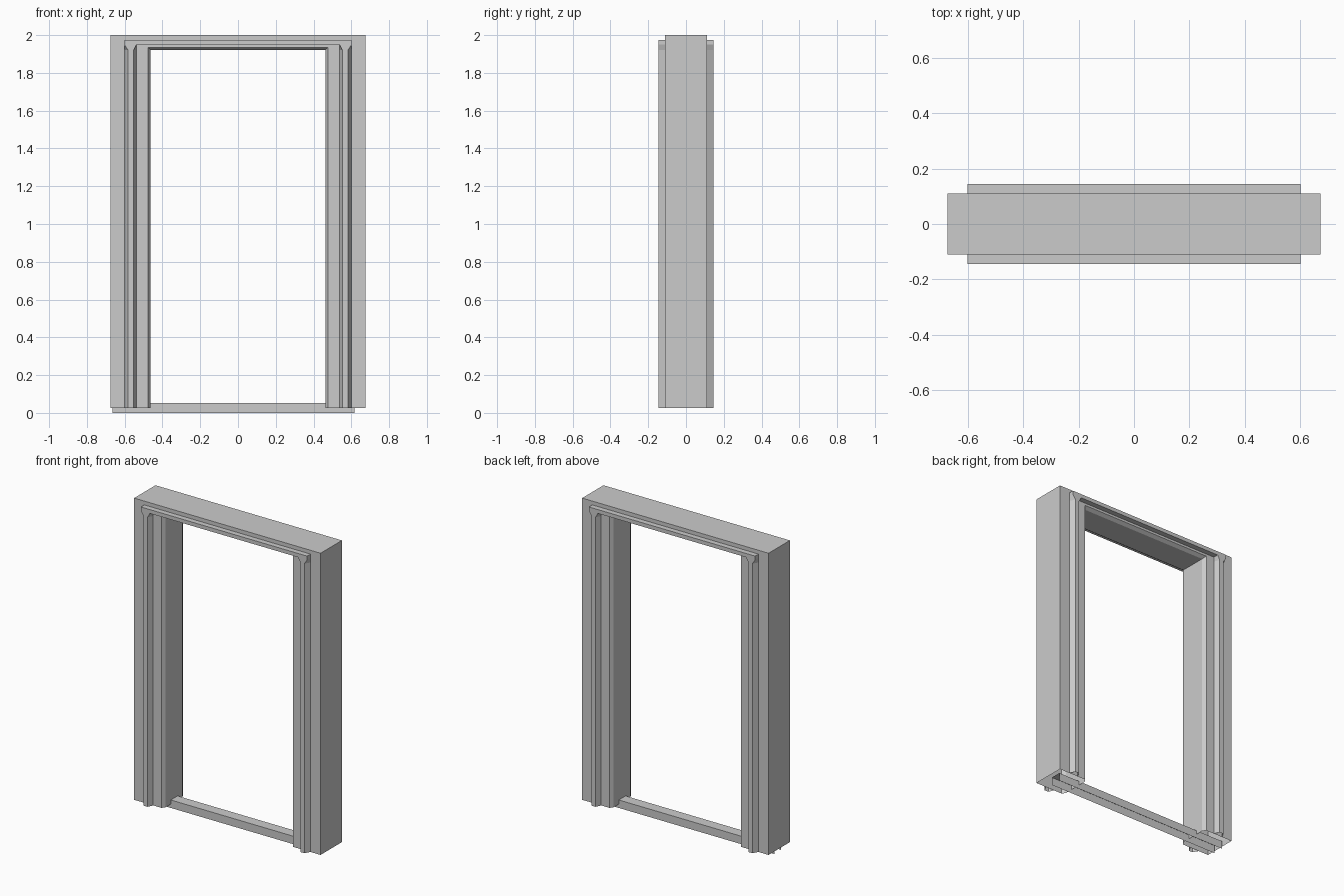
import bpy, bmesh

if "Cube" in bpy.data.objects:
    bpy.data.objects.remove(bpy.data.objects["Cube"])

Z0 = 0.025            # underside of the frame
D = 0.11              # half depth of the main frame
TRIM = 0.145          # half depth including trim


def make(name, strips):
    """Build an object from strips of quads between successive point lists."""
    bm = bmesh.new()
    for rows in strips:
        vs = [[bm.verts.new(p) for p in row] for row in rows]
        for a, b in zip(vs, vs[1:]):
            for i in range(len(a) - 1):
                bm.faces.new((a[i], a[i + 1], b[i + 1], b[i]))
    bmesh.ops.remove_doubles(bm, verts=bm.verts, dist=1e-5)
    bmesh.ops.recalc_face_normals(bm, faces=bm.faces)
    me = bpy.data.meshes.new(name)
    bm.to_mesh(me)
    bm.free()
    ob = bpy.data.objects.new(name, me)
    bpy.context.collection.objects.link(ob)
    return ob


def mirror(ob, x, y):
    m = ob.modifiers.new("mirror", 'MIRROR')
    m.use_axis = (x, y, False)
    m.merge_threshold = 0.0005
    return ob


# Main frame: one closed section swept up, across and down, open underneath
section = [  # half width, top height, y
    (0.675, 2.0, -D), (0.477, 1.935, -D), (0.462, 1.92, -0.088),
    (0.462, 1.92, 0.088), (0.477, 1.935, D), (0.675, 2.0, D), (0.675, 2.0, -D)]
make("door_frame", [[
    [(-w, y, Z0) for w, h, y in section],
    [(-w, y, h) for w, h, y in section],
    [(w, y, h) for w, h, y in section],
    [(w, y, Z0) for w, h, y in section]]])

# Upright trim bead, flaring at the top to meet the head trim
low = [(0.602, -D), (0.582, -TRIM), (0.553, -TRIM), (0.537, -D)]
high = [(0.602, -D), (0.602, -TRIM), (0.537, -TRIM), (0.537, -D)]
mirror(make("side_trim", [[
    [(x, y, Z0) for x, y in low],
    [(x, y, 1.92) for x, y in low],
    [(x, y, 1.95) for x, y in high]]]), True, True)

# Head trim across the top
head = [(-D, 1.975), (-TRIM, 1.975), (-TRIM, 1.95), (-D, 1.95)]
ends = [[[(s * 0.602, -D, 1.975), (s * 0.602, -TRIM, 1.975)],
         [(s * 0.602, -D, 1.95), (s * 0.602, -TRIM, 1.95)]] for s in (-1, 1)]
mirror(make("head_trim", [[
    [(-0.602, y, z) for y, z in head],
    [(0.602, y, z) for y, z in head]]] + ends), False, True)

# Threshold channel, open underneath and at both ends
sill = [(-0.035, 0), (-0.035, 0.052), (0.035, 0.052), (0.035, 0)]
make("threshold", [[
    [(-0.665, y, z) for y, z in sill],
    [(0.617, y, z) for y, z in sill]]])
